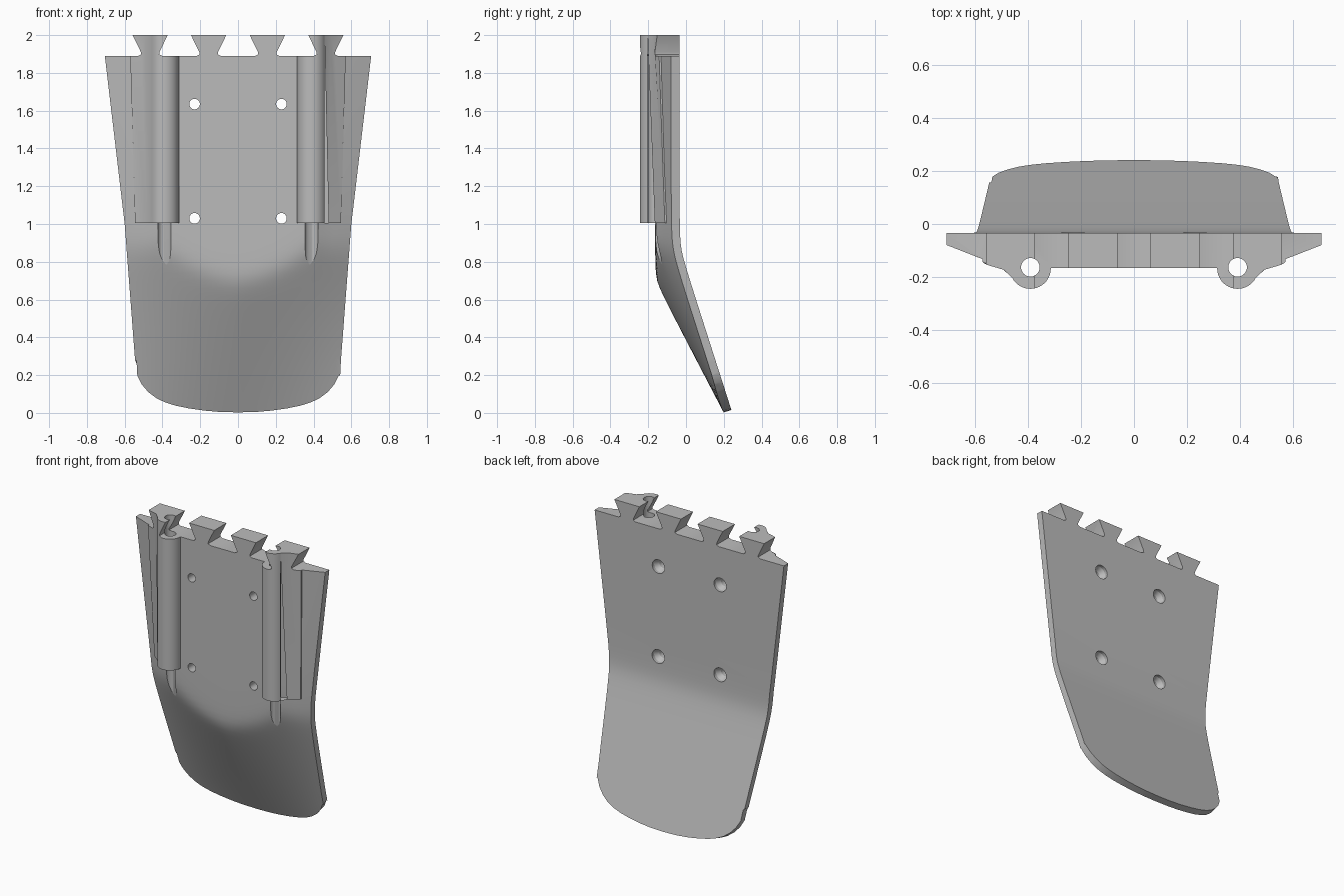
import bpy, bmesh, math

cube = bpy.data.objects.get("Cube")
if cube:
    bpy.data.objects.remove(cube, do_unlink=True)

grey = bpy.data.materials.new("plain grey")
grey.use_nodes = True
grey.diffuse_color = (0.5, 0.5, 0.5, 1)
grey.node_tree.nodes["Principled BSDF"].inputs["Base Color"].default_value = (0.5, 0.5, 0.5, 1)


def loft(name, rings):
    """Closed solid through a list of rings with equal point counts."""
    bm = bmesh.new()
    loops = [[bm.verts.new(p) for p in ring] for ring in rings]
    n = len(loops[0])
    for a, b in zip(loops, loops[1:]):
        for i in range(n):
            j = (i + 1) % n
            bm.faces.new((a[i], a[j], b[j], b[i]))
    bm.faces.new(loops[0])
    bm.faces.new(loops[-1])
    bmesh.ops.recalc_face_normals(bm, faces=bm.faces)
    mesh = bpy.data.meshes.new(name)
    bm.to_mesh(mesh)
    bm.free()
    mesh.materials.append(grey)
    ob = bpy.data.objects.new(name, mesh)
    bpy.context.collection.objects.link(ob)
    return ob


def circle(x, c, r, n=32):
    return [(x + r * math.cos(2 * math.pi * i / n), c + r * math.sin(2 * math.pi * i / n)) for i in range(n)]


def combine(target, tool, operation):
    mod = target.modifiers.new(operation.lower(), "BOOLEAN")
    mod.operation, mod.object, mod.solver = operation, tool, "EXACT"
    tool.hide_render = True
    tools.append(tool)


def smooth_max(a, b, k):
    return 0.5 * (a + b + math.sqrt((a - b) ** 2 + k * k))


# Plate surfaces: flat upper part, domed lower flap
def half_width(z):
    return 0.6 + 0.118 * (z - 1) if z > 1 else 0.6 + 0.076 * (z - 1)


def back_y(z):
    return smooth_max(-0.035, 0.245 - 0.3216 * z, 0.02)


def front_y(t, z):
    t = abs(t)
    if t < 0.7:
        upper = -0.165
    elif t < 0.8:
        upper = -0.165 + 0.3 * (t - 0.7)
    else:
        upper = -0.135 + 0.275 * (t - 0.8)
    lower = 0.2 - z * (0.3216 + 0.2 * (1 - min(t, 1) ** 1.6))
    return smooth_max(upper, lower, 0.025)


tools = []
levels = [-0.1 + 0.04 * i for i in range(30)] + [1.3, 1.7, 2.1]
columns = [-1.1 + 0.05 * i for i in range(45)]
rings = []
for z in levels:
    w = half_width(z)
    ring = [(t * w, front_y(t, z), z) for t in columns]
    ring += [(1.1 * w, back_y(z), z), (-1.1 * w, back_y(z), z)]
    rings.append(ring)
plate = loft("curved_plate", rings)

# Tubular ribs with a tapering outer flank
arc = [(0.39 + 0.077 * math.cos(math.radians(a)), -0.167 + 0.077 * math.sin(math.radians(a)))
       for a in range(180, 336, 8)]
flanks = {1.005: [(0.48, -0.165), (0.545, -0.112), (0.545, -0.1)],
          2.05: [(0.49, -0.173), (0.575, -0.148), (0.575, -0.1)]}
for side, label in ((1, "left"), (-1, "right")):
    rings = []
    for z, flank in flanks.items():
        section = [(0.313, -0.1), (0.302, -0.16)] + arc + flank
        rings.append([(side * x, y, z) for x, y in section])
    combine(plate, loft(label + "_rib", rings), "UNION")

# Outline with dovetail teeth on top and a rounded lower end
half = [(0, 0.003), (0.1, 0.006), (0.18, 0.014), (0.26, 0.027), (0.33, 0.043), (0.385, 0.062),
        (0.43, 0.085), (0.475, 0.122), (0.51, 0.166), (0.533, 0.215), (0.545, 0.28),
        (0.6, 1.0), (0.705, 1.89)]
for left, right in ((0.372, 0.558), (0.062, 0.249)):
    half += [(right - 0.03, 1.89), (right - 0.045, 1.898), (right - 0.044, 1.91), (right, 2.0),
             (left, 2.0), (left + 0.044, 1.91), (left + 0.045, 1.898), (left + 0.03, 1.89)]
outline = half + [(-x, z) for x, z in reversed(half[1:])]
rings = []
for y in (-0.4, 0.4):
    rings.append([(x, y, z + (0.3 * (y - 0.2) if z < 0.25 else 0)) for x, z in outline])
combine(plate, loft("outline_cutter", rings), "INTERSECT")

# Rod bores through the ribs, running out as grooves in the plate
for x in (-0.39, 0.39):
    bore = [[(px, py, z) for px, py in circle(x, -0.163, 0.035)] for z in (0.5, 2.2)]
    combine(plate, loft("bore_cutter", bore), "DIFFERENCE")

# Countersunk screw holes
for x in (-0.23, 0.23):
    for z in (1.03, 1.635):
        steps = ((-0.3, 0.028), (-0.085, 0.028), (-0.055, 0.046), (0.05, 0.046))
        hole = [[(px, y, pz) for px, pz in circle(x, z, r)] for y, r in steps]
        combine(plate, loft("screw_cutter", hole), "DIFFERENCE")

# Bake the cuts and smooth the curved surfaces
bpy.context.view_layer.update()
depsgraph = bpy.context.evaluated_depsgraph_get()
baked = bpy.data.meshes.new_from_object(plate.evaluated_get(depsgraph))
plate.modifiers.clear()
plate.data = baked
plate.data.materials.clear()
plate.data.materials.append(grey)
for poly in plate.data.polygons:
    poly.material_index = 0
for tool in tools:
    bpy.data.objects.remove(tool, do_unlink=True)
bpy.ops.object.select_all(action="DESELECT")
plate.select_set(True)
bpy.context.view_layer.objects.active = plate
bpy.ops.object.shade_smooth_by_angle(angle=math.radians(30))
